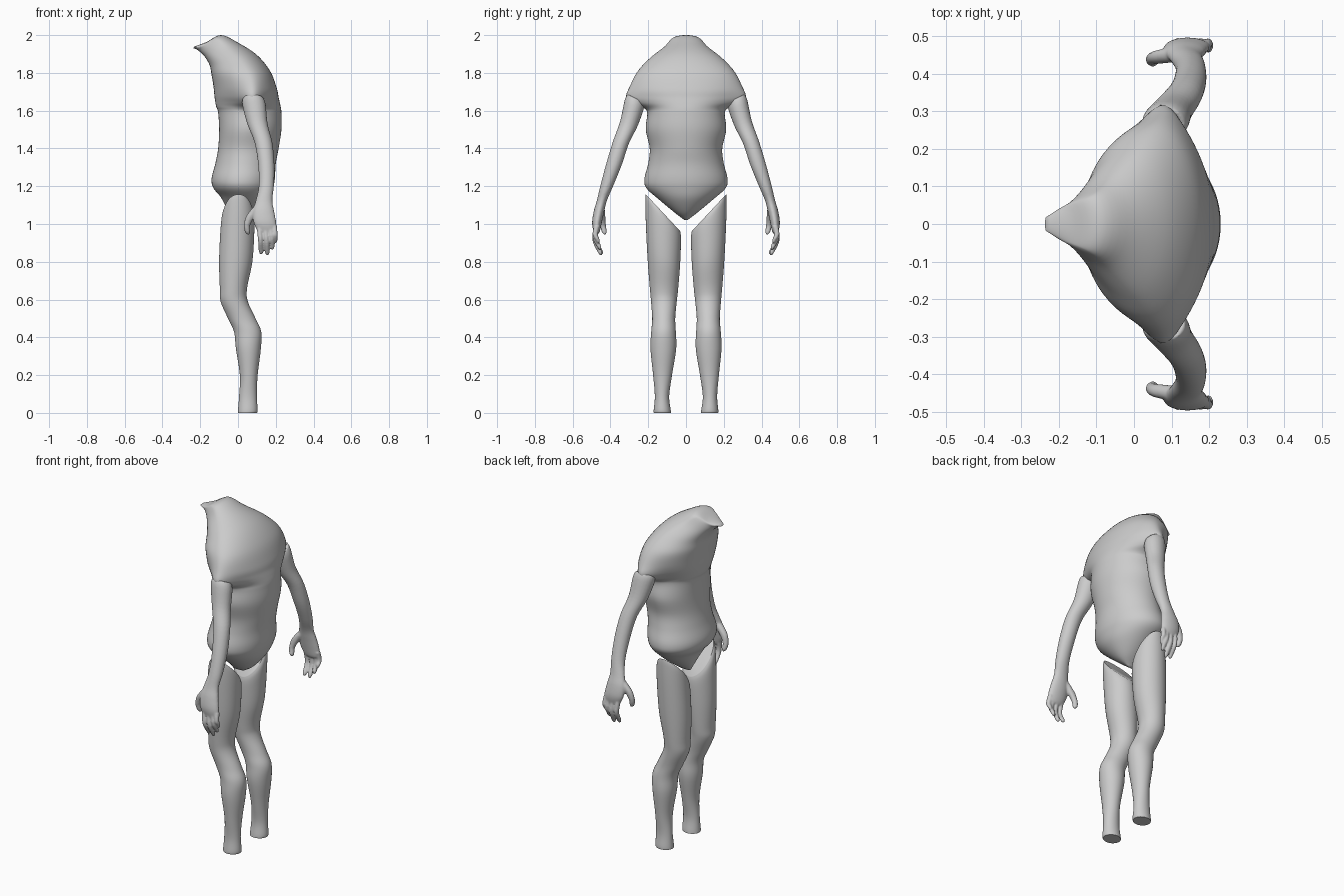
import bpy, bmesh, math


def spline(rows, steps):
    """Catmull-Rom through rows of equal-length tuples."""
    out = []
    for i in range(len(rows) - 1):
        a, b, c, d = (rows[max(i - 1, 0)], rows[i], rows[i + 1],
                      rows[min(i + 2, len(rows) - 1)])
        for k in range(steps):
            t = k / steps
            out.append([0.5 * (2 * q + (r - p) * t + (2 * p - 5 * q + 4 * r - s) * t * t
                        + (3 * q - p - 3 * r + s) * t ** 3)
                        for p, q, r, s in zip(a, b, c, d)])
    return out + [list(rows[-1])]


def loft(bm, rings):
    """Skin closed rings of points and cap both ends."""
    vs = [[bm.verts.new(p) for p in ring] for ring in rings]
    n = len(vs[0])
    for a, b in zip(vs, vs[1:]):
        for i in range(n):
            j = (i + 1) % n
            bm.faces.new((a[i], a[j], b[j], b[i]))
    bm.faces.new(vs[0])
    bm.faces.new(vs[-1])


def finish(name, bm):
    bmesh.ops.recalc_face_normals(bm, faces=bm.faces)
    for f in bm.faces:
        f.smooth = True
    me = bpy.data.meshes.new(name)
    bm.to_mesh(me)
    bm.free()
    me.set_sharp_from_angle(angle=math.radians(50))
    ob = bpy.data.objects.new(name, me)
    bpy.context.collection.objects.link(ob)
    return ob


def tube(bm, rows, n=24, steps=5):
    """rows: x, y, z, radius x, radius y, tilt (dz/dy)."""
    rings = []
    for x, y, z, rx, ry, k in spline(rows, steps):
        ring = []
        for i in range(n):
            t = math.tau * i / n
            dy = ry * math.sin(t)
            ring.append((x + rx * math.cos(t), y + dy, z + k * dy))
        rings.append(ring)
    loft(bm, rings)


def mirror_y(ob):
    m = ob.modifiers.new("mirror", 'MIRROR')
    m.use_axis = (False, True, False)
    m.use_mirror_merge = False


# torso: front x, front z, back x, back z, half width, widest x, sleeve bulge
TORSO = [
    (-.03, 1.02, .04, 1.02, .008, .0, 0), (-.055, 1.07, .10, 1.06, .065, .03, 0),
    (-.09, 1.14, .16, 1.13, .15, .03, 0), (-.13, 1.19, .185, 1.19, .21, .02, 0),
    (-.14, 1.24, .195, 1.24, .22, .02, 0), (-.12, 1.32, .20, 1.32, .20, .03, 0),
    (-.105, 1.40, .215, 1.40, .192, .04, 0), (-.10, 1.50, .23, 1.50, .213, .05, 0),
    (-.105, 1.59, .23, 1.58, .205, .06, 0), (-.115, 1.62, .228, 1.61, .205, .06, .02),
    (-.12, 1.645, .222, 1.64, .225, .07, .065), (-.125, 1.68, .215, 1.67, .25, .07, .068),
    (-.13, 1.73, .205, 1.72, .27, .07, .03), (-.14, 1.79, .17, 1.81, .26, .05, 0),
    (-.15, 1.84, .10, 1.895, .195, .0, 0), (-.175, 1.885, .0, 1.96, .12, -.07, 0),
    (-.20, 1.91, -.09, 2.0, .075, -.12, 0), (-.22, 1.925, -.17, 1.962, .043, -.19, 0),
    (-.237, 1.93, -.232, 1.94, .018, -.235, 0),
]
bm = bmesh.new()
rings = []
for xf, zf, xb, zb, hw, xm, bump in spline(TORSO, 5):
    ring = []
    for i in range(64):
        t = math.tau * i / 64
        u, s = math.cos(t), math.sin(t)
        x = xm + u * ((xb - xm) if u > 0 else (xm - xf))
        y = hw * s + bump * s * math.exp(-((x - .08) / .07) ** 2)
        ring.append((x, y, zf + (zb - zf) * (x - xf) / (xb - xf)))
    rings.append(ring)
loft(bm, rings)
finish("torso", bm)

# legs, cut diagonally at the hip
bm = bmesh.new()
tube(bm, [
    (.05, .125, 0, .05, .045, 0), (.052, .126, .015, .052, .045, 0),
    (.053, .127, .09, .047, .038, 0), (.057, .124, .2, .047, .05, 0),
    (.055, .120, .34, .066, .068, 0), (.051, .119, .43, .072, .065, 0),
    (.02, .118, .50, .073, .061, 0), (-.02, .117, .59, .072, .068, 0),
    (-.024, .117, .66, .072, .075, .1), (-.012, .118, .80, .088, .086, .3),
    (-.004, .12, .95, .09, .093, .7), (.0, .121, 1.03, .086, .094, 1.0),
    (.002, .122, 1.06, .075, .091, 1.07)], 40)
mirror_y(finish("legs", bm))

# arm, palm, thumb and fingers fused into one skin
bm = bmesh.new()
tube(bm, [
    (.08, .265, 1.665, .055, .045, .5), (.085, .275, 1.63, .062, .05, .5),
    (.103, .303, 1.53, .054, .046, .3), (.135, .345, 1.43, .047, .043, .1),
    (.15, .383, 1.31, .043, .042, 0), (.15, .42, 1.2, .04, .034, 0),
    (.138, .445, 1.125, .044, .027, 0), (.135, .46, 1.07, .056, .028, 0),
    (.142, .471, 1.01, .06, .026, 0), (.153, .473, .965, .05, .018, 0),
    (.155, .473, .95, .03, .01, 0)])
FINGERS = [  # base x, tip x, tip y, tip z
    (.112, .122, .447, .84), (.143, .155, .45, .835),
    (.170, .182, .455, .865), (.192, .198, .463, .90)]
for bx, tx, ty, tz in FINGERS:
    mz = .5 * (tz + .99)
    tube(bm, [(bx, .472, .99, .014, .016, 0),
              ((bx + tx) / 2 + .002, .481, mz, .0135, .0145, 0),
              (tx, ty + .006, tz + .018, .0125, .0125, 0),
              (tx, ty, tz, .006, .006, 0)], 12)
tube(bm, [(.115, .452, 1.10, .025, .02, 0), (.07, .446, 1.045, .025, .019, 0),
          (.048, .44, .995, .017, .016, 0), (.05, .433, .96, .014, .014, 0),
          (.055, .43, .945, .007, .007, 0)], 12)
arm = finish("arms", bm)
rm = arm.modifiers.new("fuse", 'REMESH')
rm.mode = 'VOXEL'
rm.voxel_size = .005
rm.use_smooth_shade = True
sm = arm.modifiers.new("soften", 'SMOOTH')
sm.iterations = 4
mirror_y(arm)
